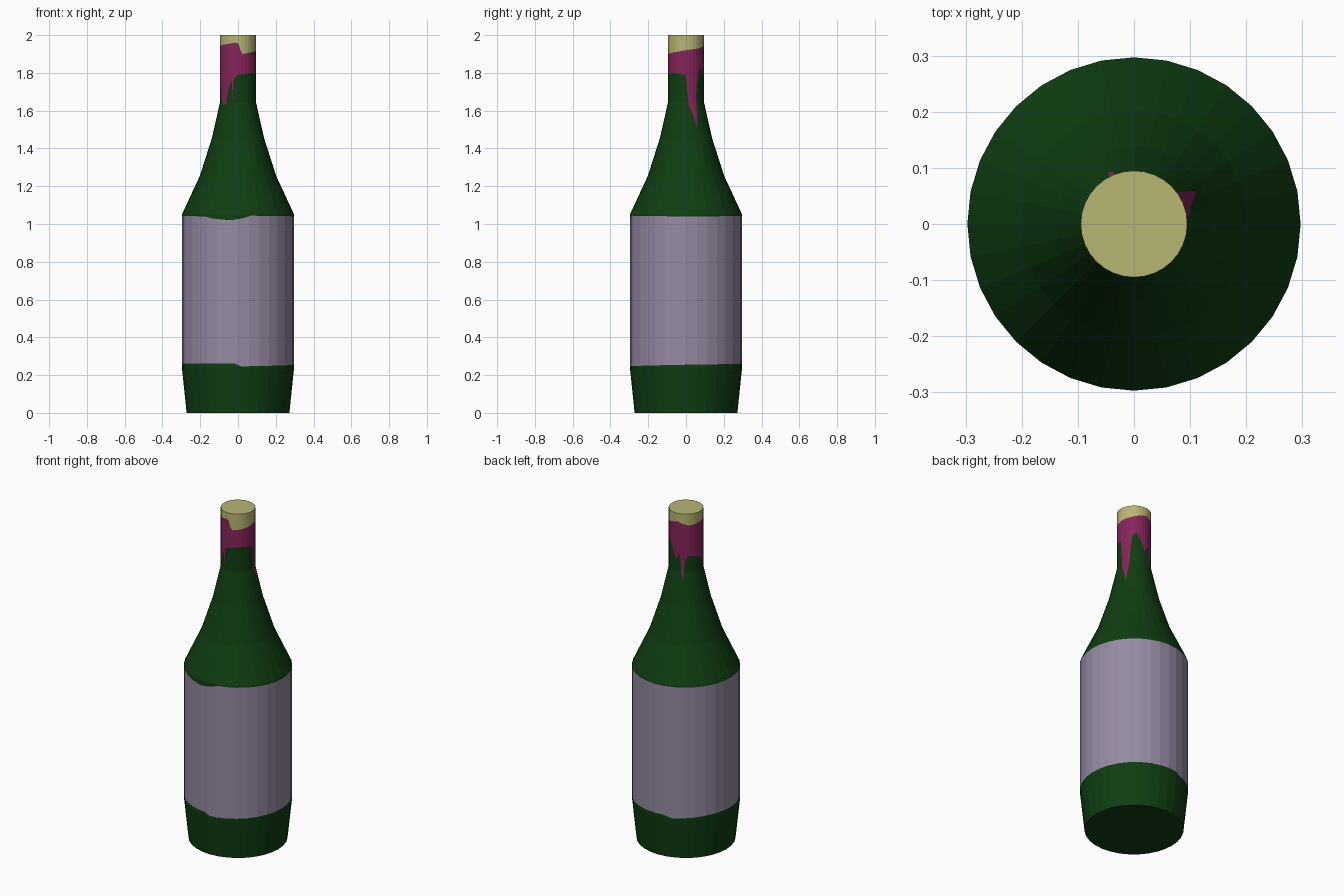
import bpy
import bmesh
from math import sin, cos, pi, radians

SIDES = 32      # flat facets around the bottle
SPLIT = 6       # columns per facet, so painted edges can wander
COLS = SIDES * SPLIT

# Silhouette as (height, radius)
PROFILE = [(0, .272), (.24, .297), (1.05, .297), (1.255, .202),
           (1.455, .138), (1.645, .095), (2, .095)]

# Painted edges as (angle in degrees, height), counter-clockwise from +x
LABEL_BOTTOM = [(0, .255), (100, .262), (110, .247), (150, .26),
                (267, .262), (273, .246), (360, .255)]
LABEL_TOP = [(0, 1.04), (180, 1.045), (235, 1.04), (241, 1.03),
             (262, 1.02), (275, 1.03), (283, 1.044), (360, 1.04)]
WAX_BOTTOM = [(0, 1.79), (3, 1.72), (8, 1.63), (20, 1.58), (28, 1.51),
              (34, 1.62), (38, 1.73), (45, 1.81), (58, 1.83), (75, 1.78),
              (87, 1.72), (104, 1.76), (110, 1.64), (116, 1.6), (121, 1.71),
              (135, 1.75), (185, 1.72), (205, 1.66), (220, 1.63), (230, 1.64),
              (237, 1.72), (250, 1.76), (253, 1.65), (256, 1.77), (270, 1.79),
              (315, 1.8), (360, 1.79)]
WAX_TOP = [(0, 1.92), (45, 1.93), (95, 1.95), (135, 1.93), (180, 1.94),
           (262, 1.96), (272, 1.955), (278, 1.92), (285, 1.9), (360, 1.92)]
EDGES = [LABEL_BOTTOM, LABEL_TOP, WAX_BOTTOM, WAX_TOP]


def interpolate(points, t):
    for (a, u), (b, v) in zip(points, points[1:]):
        if t <= b:
            return u + (v - u) * (t - a) / (b - a)
    return points[-1][1]


def make_material(name, colour):
    mat = bpy.data.materials.new(name)
    mat.use_nodes = True
    mat.diffuse_color = (*colour, 1)
    for node in mat.node_tree.nodes:
        if node.type == 'BSDF_PRINCIPLED':
            node.inputs['Base Color'].default_value = (*colour, 1)
            node.inputs['Roughness'].default_value = .6
    return mat


def column(bm, i):
    """One vertical line of vertices, lying on the flat facets."""
    degrees = 360 * i / COLS
    angle = radians(degrees)
    facet = 2 * pi / SIDES
    across = (i % SPLIT) / SPLIT * facet - facet / 2
    flatten = cos(facet / 2) / cos(across)
    heights = sorted([z for z, r in PROFILE]
                     + [interpolate(edge, degrees) for edge in EDGES])
    verts = []
    for z in heights:
        r = interpolate(PROFILE, z) * flatten
        verts.append(bm.verts.new((r * cos(angle), r * sin(angle), z)))
    return verts


def band(z, degrees):
    """Which colour lies at this height and angle."""
    lb, lt, wb, wt = [interpolate(edge, degrees) for edge in EDGES]
    if z > wt:
        return CORK
    if z > wb:
        return WAX
    return LABEL if lb < z < lt else GLASS


GLASS, LABEL, WAX, CORK = range(4)

cube = bpy.data.objects.get("Cube")
if cube:
    bpy.data.objects.remove(cube, do_unlink=True)

# Bottle wall, coloured in bands between the painted edges
bm = bmesh.new()
columns = [column(bm, i) for i in range(COLS)]
for i, left in enumerate(columns):
    right = columns[(i + 1) % COLS]
    for k in range(len(left) - 1):
        corners = [left[k], right[k], right[k + 1], left[k + 1]]
        face = bm.faces.new(corners)
        middle = sum(v.co.z for v in corners) / len(corners)
        face.material_index = band(middle, 360 * (i + .5) / COLS)

# Base and cork top
base = bm.faces.new([c[0] for c in reversed(columns)])
base.material_index = GLASS
top = bm.faces.new([c[-1] for c in columns])
top.material_index = CORK

mesh = bpy.data.meshes.new("bottle")
bm.to_mesh(mesh)
bm.free()
for name, colour in [("green glass", (.005, .047, .006)),
                     ("lilac paper", (.305, .255, .365)),
                     ("magenta wax", (.24, .018, .105)),
                     ("pale cork", (.48, .465, .17))]:
    mesh.materials.append(make_material(name, colour))
bottle = bpy.data.objects.new("bottle", mesh)
bpy.context.scene.collection.objects.link(bottle)
